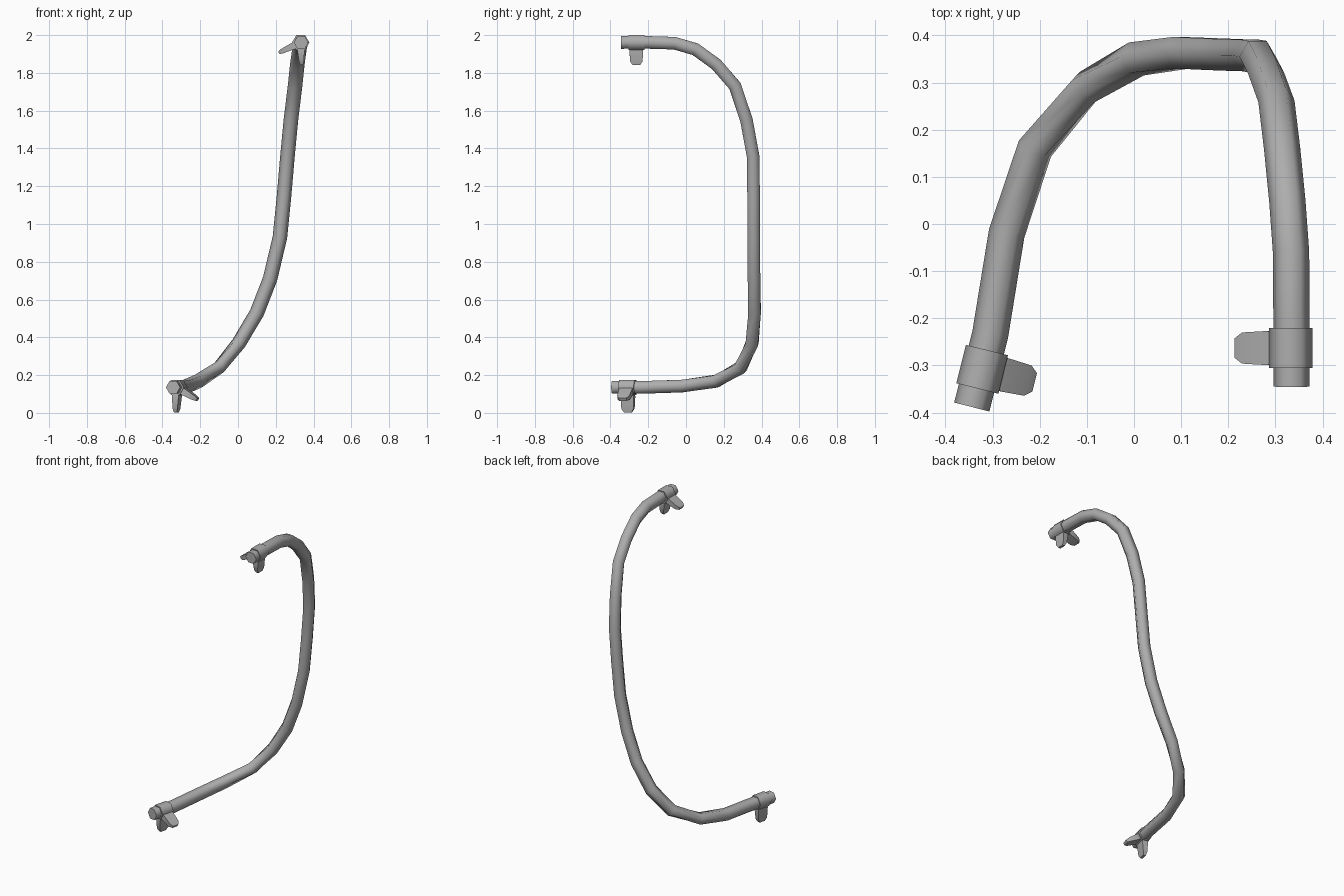
import bpy, bmesh, math
from mathutils import Vector, Matrix

cube = bpy.data.objects.get("Cube")
if cube:
    bpy.data.objects.remove(cube)

GREY = (0.42, 0.42, 0.42, 1)
mat = bpy.data.materials.new("hose grey")
mat.use_nodes = True
mat.diffuse_color = GREY
mat.node_tree.nodes["Principled BSDF"].inputs["Base Color"].default_value = GREY


def finish(bm, name, smooth_angle=None):
    bmesh.ops.recalc_face_normals(bm, faces=bm.faces)
    me = bpy.data.meshes.new(name)
    bm.to_mesh(me)
    bm.free()
    me.materials.append(mat)
    ob = bpy.data.objects.new(name, me)
    bpy.context.collection.objects.link(ob)
    if smooth_angle:
        bpy.ops.object.select_all(action='DESELECT')
        ob.select_set(True)
        bpy.context.view_layer.objects.active = ob
        bpy.ops.object.shade_smooth_by_angle(angle=math.radians(smooth_angle))
    return ob


def loft(bm, rings):
    """Skin a list of equal-length point rings and cap both ends."""
    rings = [[bm.verts.new(p) for p in ring] for ring in rings]
    for a, b in zip(rings, rings[1:]):
        for i in range(len(a)):
            j = (i + 1) % len(a)
            bm.faces.new((a[i], a[j], b[j], b[i]))
    bm.faces.new(rings[0])
    bm.faces.new(rings[-1])


# Hose: hexagonal section swept along the bent centre line
path = [Vector(p) for p in (
    (0.334, -0.345, 1.961), (0.334, -0.22, 1.962), (0.333, -0.06, 1.957),
    (0.325, 0.05, 1.925), (0.314, 0.16, 1.845), (0.302, 0.26, 1.73),
    (0.28, 0.32, 1.55), (0.262, 0.355, 1.36), (0.243, 0.358, 1.14),
    (0.222, 0.358, 0.93), (0.17, 0.36, 0.71), (0.10, 0.363, 0.53),
    (0.005, 0.35, 0.37), (-0.10, 0.29, 0.24), (-0.21, 0.16, 0.168),
    (-0.27, -0.02, 0.142), (-0.305, -0.235, 0.135), (-0.344, -0.388, 0.135))]
rings = []
for i, p in enumerate(path):
    before = (p - path[i - 1]).normalized() if i else Vector()
    after = (path[i + 1] - p).normalized() if i < len(path) - 1 else Vector()
    t = (before + after).normalized()
    side = (Vector((1, 0, 0)) - t * t.x).normalized()
    up = t.cross(side)
    rings.append([p + 0.0385 * (side * math.cos(k * math.pi / 3) + up * math.sin(k * math.pi / 3))
                  for k in range(6)])
bm = bmesh.new()
loft(bm, rings)
finish(bm, "hose", 62)


# Clamps: hexagonal band with two tapered finger tabs
def clamp(name, centre, turn, tabs):
    place = Matrix.Translation(centre) @ Matrix.Rotation(turn, 4, 'Z')
    bm = bmesh.new()
    loft(bm, [[(0.046 * math.cos(k * math.pi / 3), y, 0.046 * math.sin(k * math.pi / 3))
               for k in range(6)] for y in (-0.042, 0.042)])
    bm.transform(place)
    finish(bm, name + "_band", 62)
    for n, (angle, length) in enumerate(tabs):
        bm = bmesh.new()
        # distance along tab, half width, half thickness
        stages = ((0.02, 0.033, 0.019), (0.05, 0.036, 0.018),
                  (length - 0.02, 0.033, 0.013), (length, 0.02, 0.008))
        loft(bm, [[(d, w, h), (d, -w, h), (d, -w, -h), (d, w, -h)] for d, w, h in stages])
        bm.transform(place @ Matrix.Rotation(-angle, 4, 'Y').inverted())
        finish(bm, f"{name}_tab_{n + 1}", 35)


def down(deg):
    """Angle below +x, turning towards -z."""
    return math.radians(deg)


clamp("upper_clamp", (0.332, -0.263, 1.961), 0, ((down(88), 0.12), (down(155), 0.128)))
clamp("lower_clamp", (-0.322, -0.308, 0.135), math.radians(-14),
      ((down(92), 0.133), (down(30), 0.128)))
